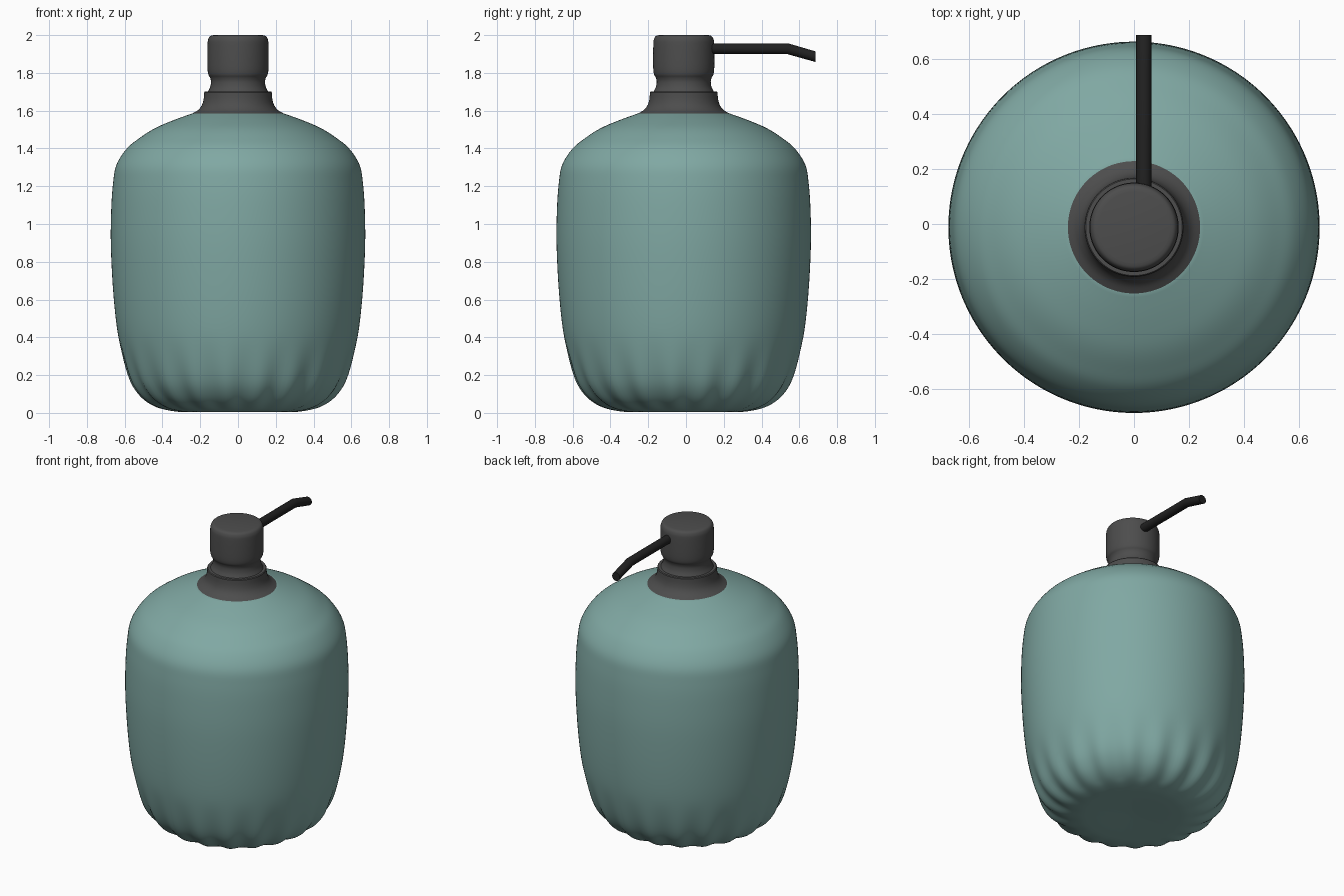
import bpy, math

if "Cube" in bpy.data.objects:
    bpy.data.objects.remove(bpy.data.objects["Cube"])

CY = -0.012      # axis of the bottle, the spout reaches further to +y
FLUTES = 20


def material(name, rgb):
    m = bpy.data.materials.new(name)
    m.diffuse_color = (*rgb, 1)
    m.use_nodes = True
    m.node_tree.nodes["Principled BSDF"].inputs["Base Color"].default_value = m.diffuse_color
    return m


def smooth_profile(pts, steps):
    # Catmull-Rom interpolation through (radius, height) points
    p = [pts[0]] + pts + [pts[-1]]
    out = []
    for i in range(1, len(p) - 2):
        for s in range(steps):
            t = s / steps
            out.append(tuple(
                0.5 * (2 * b + (c - a) * t + (2 * a - 5 * b + 4 * c - d) * t * t
                       + (3 * b - a - 3 * c + d) * t ** 3)
                for a, b, c, d in zip(p[i - 1], p[i], p[i + 1], p[i + 2])))
    return out + [pts[-1]]


def lathe(name, profile, mat, segs=96, flute=None, angle=35):
    verts, faces = [], []
    for r, z in profile:
        for k in range(segs):
            a = 2 * math.pi * k / segs
            rr = r * (1 - flute(a, z)) if flute else r
            verts.append((rr * math.cos(a), CY + rr * math.sin(a), z))
    n = len(profile)
    for i in range(n - 1):
        for k in range(segs):
            j = (k + 1) % segs
            faces.append((i * segs + k, i * segs + j, (i + 1) * segs + j, (i + 1) * segs + k))
    faces.append(tuple(reversed(range(segs))))
    faces.append(tuple(range((n - 1) * segs, n * segs)))
    return finish(name, verts, faces, mat, angle)


def finish(name, verts, faces, mat, angle):
    me = bpy.data.meshes.new(name)
    me.from_pydata(verts, [], faces)
    me.materials.append(mat)
    ob = bpy.data.objects.new(name, me)
    bpy.context.collection.objects.link(ob)
    bpy.ops.object.select_all(action='DESELECT')
    ob.select_set(True)
    bpy.context.view_layer.objects.active = ob
    bpy.ops.object.shade_smooth_by_angle(angle=math.radians(angle))
    return ob


teal = material("teal_plastic", (0.216, 0.392, 0.366))
grey = material("dark_grey_plastic", (0.074, 0.074, 0.074))
black = material("black_plastic", (0.015, 0.015, 0.015))


# Bottle body with shallow flutes pinched in around the base
def base_flutes(a, z):
    rise = max(0.0, min(1.0, z / 0.03))
    fade = max(0.0, 1 - z / 0.42) ** 1.5
    wave = 0.5 - 0.5 * math.cos(FLUTES * (a + math.pi / 3))
    return 0.06 * rise * fade * wave


body = [(0.02, 0.012), (0.25, 0.005), (0.35, 0.01), (0.45, 0.037), (0.53, 0.098),
        (0.586, 0.20), (0.633, 0.40), (0.659, 0.62), (0.673, 0.88), (0.671, 1.08),
        (0.661, 1.22), (0.643, 1.315), (0.588, 1.40), (0.52, 1.456), (0.44, 1.507),
        (0.34, 1.55), (0.24, 1.586)]
lathe("bottle_body", smooth_profile(body, 5), teal, 160, base_flutes, 60)

# Flared collar on the shoulder
collar = smooth_profile([(0.24, 1.586), (0.212, 1.603), (0.192, 1.628), (0.182, 1.66),
                         (0.179, 1.697)], 4)
lathe("collar", collar + [(0.175, 1.702), (0.13, 1.702)], grey)

# Pump head with a narrowed waist
head = smooth_profile([(0.163, 1.695), (0.154, 1.71), (0.146, 1.73), (0.143, 1.755),
                       (0.148, 1.775), (0.158, 1.795), (0.162, 1.84), (0.161, 1.95),
                       (0.157, 1.98), (0.147, 1.995), (0.13, 2.0)], 4)
lathe("pump_head", head, grey, angle=50)

# Spout tube, bent down near its tip and cut off vertically
R, SEG = 0.028, 24
path = [(0.05, 1.928), (0.538, 1.928), (0.685, 1.886)]
v, f = [], []
for y, z in path:
    for k in range(SEG):
        a = 2 * math.pi * k / SEG
        shear = 0.004 * math.sin(a) if y == path[1][0] else 0
        v.append((0.036 + R * math.cos(a), y + shear, z + R * math.sin(a)))
for i in range(len(path) - 1):
    for k in range(SEG):
        j = (k + 1) % SEG
        f.append((i * SEG + j, i * SEG + k, (i + 1) * SEG + k, (i + 1) * SEG + j))
f.append(tuple(range(SEG)))
f.append(tuple(reversed(range(2 * SEG, 3 * SEG))))
finish("spout", v, f, black, 30)
